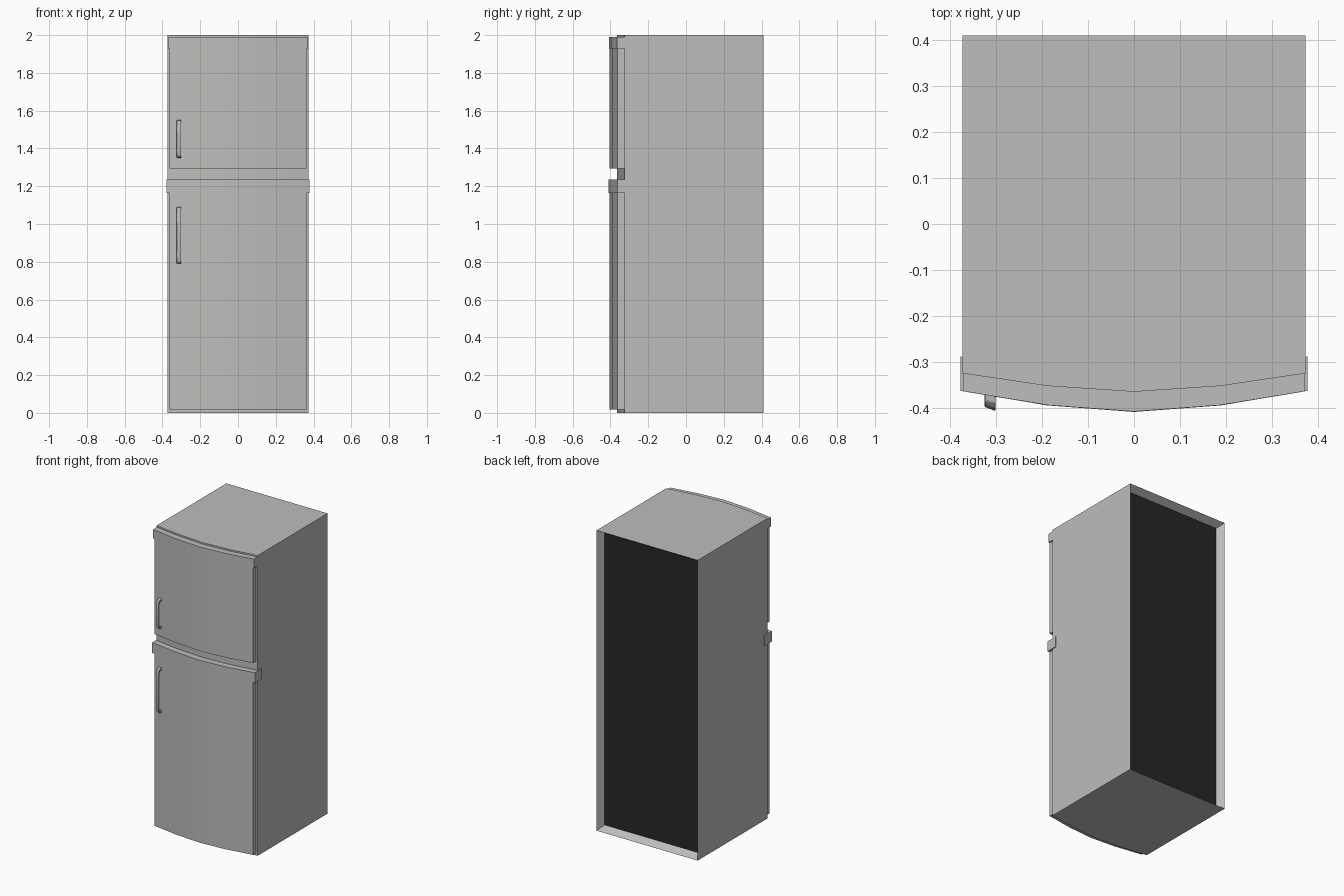
import bpy, bmesh, math

if "Cube" in bpy.data.objects:
    bpy.data.objects.remove(bpy.data.objects["Cube"])

FRACTIONS = (-1, -0.5, 0, 0.5, 1)
BOW = (0, 0.69, 1, 0.69, 0)


def material(name, color):
    mat = bpy.data.materials.new(name)
    mat.diffuse_color = (*color, 1)
    mat.use_nodes = True
    mat.node_tree.nodes["Principled BSDF"].inputs["Base Color"].default_value = mat.diffuse_color
    return mat


STEEL = material("mid_grey", (0.51, 0.51, 0.495))
DARK = material("dark_grey", (0.02, 0.02, 0.02))


def make_object(name, bm, mat=STEEL):
    bmesh.ops.recalc_face_normals(bm, faces=bm.faces)
    mesh = bpy.data.meshes.new(name)
    bm.to_mesh(mesh)
    bm.free()
    for p in mesh.polygons:
        p.use_smooth = True
    mesh.set_sharp_from_angle(angle=math.radians(25))
    mesh.materials.append(mat)
    obj = bpy.data.objects.new(name, mesh)
    bpy.context.collection.objects.link(obj)
    return obj


def curve(half, y_side, y_mid):
    return [(half * f, y_side + (y_mid - y_side) * b) for f, b in zip(FRACTIONS, BOW)]


def prism(outline, z0, z1):
    bm = bmesh.new()
    low = [bm.verts.new((x, y, z0)) for x, y in outline]
    high = [bm.verts.new((x, y, z1)) for x, y in outline]
    bm.faces.new(low[::-1])
    bm.faces.new(high)
    for i in range(len(low)):
        bm.faces.new((low[i - 1], low[i], high[i], high[i - 1]))
    return bm


def bowed_panel(name, half, front_side, front_mid, back_side, back_mid, z0, z1):
    outline = curve(half, front_side, front_mid) + curve(half, back_side, back_mid)[::-1]
    return make_object(name, prism(outline, z0, z1))


# Cabinet with bowed front and a framed recess in the back
bm = prism(curve(0.373, -0.325, -0.365) + [(0.373, 0.41), (-0.373, 0.41)], 0, 2)
bm.normal_update()
back = [f for f in bm.faces if all(v.co.y > 0.4 for v in f.verts)]
bmesh.ops.inset_region(bm, faces=back, thickness=0.028,
                       use_boundary=True, use_even_offset=True)
bmesh.ops.translate(bm, verts=back[0].verts[:], vec=(0, -0.05, 0))
make_object("cabinet", bm)

# Dark panel at the bottom of the back recess
make_object("back_panel", prism(
    [(-0.345, 0.355), (0.345, 0.355), (0.345, 0.364), (-0.345, 0.364)], 0.028, 1.972), DARK)

# Doors and the trims above them
bowed_panel("lower_door", 0.363, -0.363, -0.405, -0.322, -0.362, 0.018, 1.20)
bowed_panel("upper_door", 0.363, -0.363, -0.405, -0.322, -0.362, 1.295, 1.96)
bowed_panel("middle_trim", 0.378, -0.363, -0.409, -0.288, -0.355, 1.165, 1.235)
bowed_panel("top_trim", 0.371, -0.364, -0.408, -0.322, -0.362, 1.93, 1.99)


# Bow-shaped pull handles
def handle(name, z0, z1):
    half = [(-0.004, 0), (0.018, 0.002), (0.028, 0.012), (0.034, 0.03)]
    inner = [(0.024, 0.03), (0.018, 0.018), (-0.004, 0.016)]
    profile = ([(a, z0 + b) for a, b in half] + [(a, z1 - b) for a, b in half[::-1]]
               + [(a, z1 - b) for a, b in inner[::-1]] + [(a, z0 + b) for a, b in inner])
    bm = bmesh.new()
    sides = []
    for x, base in ((-0.325, -0.364), (-0.301, -0.373)):
        sides.append([bm.verts.new((x, base - a, z)) for a, z in profile])
        bm.faces.new(sides[-1])
    for i in range(len(profile)):
        bm.faces.new((sides[0][i - 1], sides[0][i], sides[1][i], sides[1][i - 1]))
    obj = make_object(name, bm)
    bevel = obj.modifiers.new("soft_edges", "BEVEL")
    bevel.width = 0.002
    bevel.segments = 1


handle("upper_handle", 1.35, 1.55)
handle("lower_handle", 0.79, 1.09)
